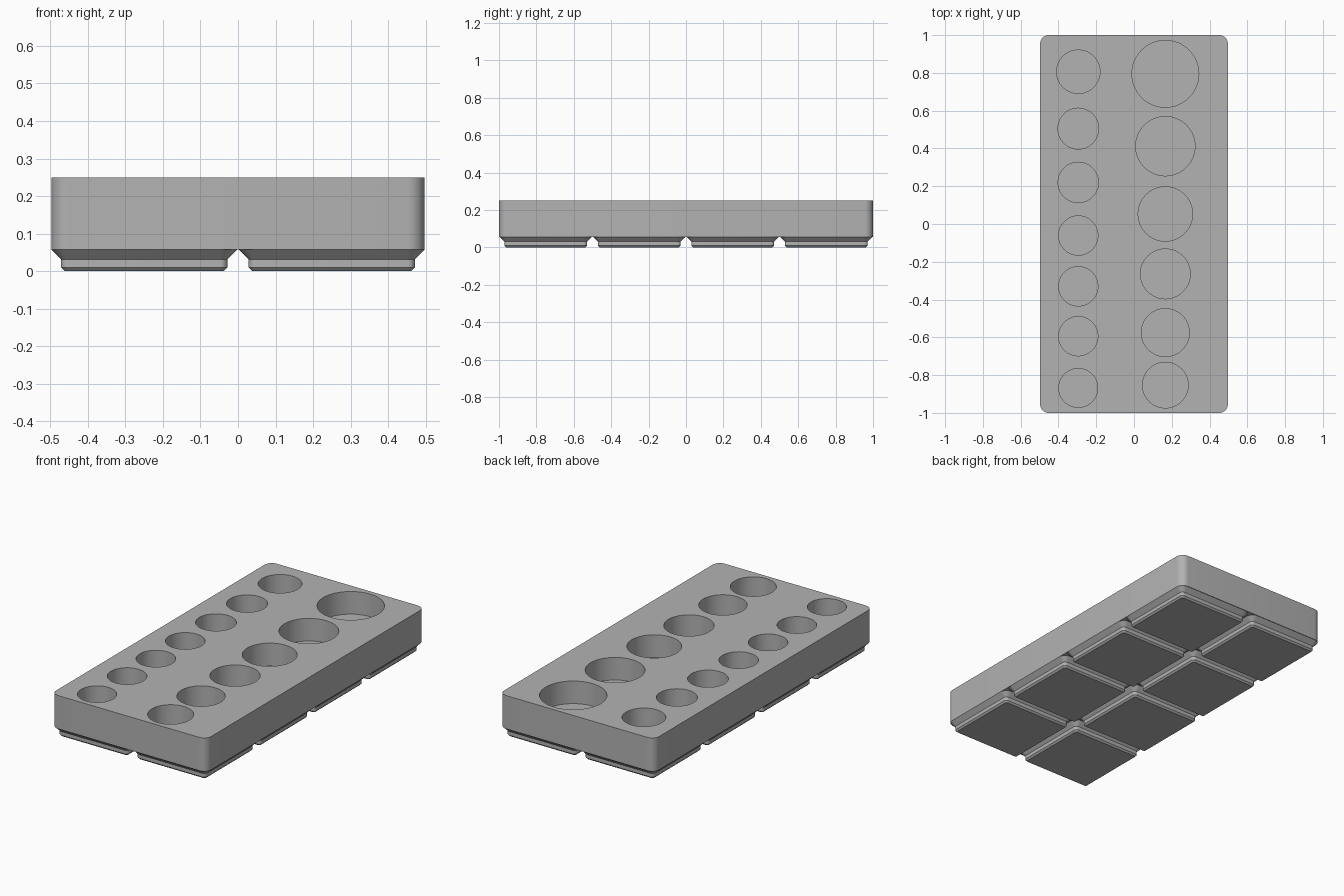
import bpy
import bmesh
from math import cos, sin, pi

if "Cube" in bpy.data.objects:
    bpy.data.objects.remove(bpy.data.objects["Cube"], do_unlink=True)

HALF_X, HALF_Y = 0.497, 1.0
BASE, TOP, FLOOR = 0.057, 0.25, 0.119
CELL = 0.5

grey = bpy.data.materials.new("plain_grey")
grey.use_nodes = True
COLOUR = (0.45, 0.45, 0.45, 1)
grey.diffuse_color = COLOUR
grey.node_tree.nodes["Principled BSDF"].inputs["Base Color"].default_value = COLOUR


def rounded_rect(hx, hy, r, steps=8):
    """Counter-clockwise outline of a rectangle with round corners."""
    points = []
    for quarter, (sx, sy) in enumerate([(1, 1), (-1, 1), (-1, -1), (1, -1)]):
        for i in range(steps + 1):
            a = (quarter + i / steps) * pi / 2
            points.append((sx * (hx - r) + r * cos(a), sy * (hy - r) + r * sin(a)))
    return points


def loft(name, layers, location=(0, 0, 0)):
    """Closed solid through a stack of (half x, half y, radius, z) outlines."""
    bm = bmesh.new()
    rings = [[bm.verts.new((x, y, z)) for x, y in rounded_rect(hx, hy, r)]
             for hx, hy, r, z in layers]
    n = len(rings[0])
    for low, high in zip(rings, rings[1:]):
        for i in range(n):
            j = (i + 1) % n
            bm.faces.new((low[i], low[j], high[j], high[i]))
    bm.faces.new(rings[0][::-1])
    bm.faces.new(rings[-1])
    mesh = bpy.data.meshes.new(name)
    bm.to_mesh(mesh)
    bm.free()
    mesh.materials.append(grey)
    obj = bpy.data.objects.new(name, mesh)
    obj.location = location
    bpy.context.collection.objects.link(obj)
    return obj


def smooth(obj):
    bpy.ops.object.select_all(action='DESELECT')
    obj.select_set(True)
    bpy.context.view_layer.objects.active = obj
    bpy.ops.object.shade_smooth_by_angle(angle=pi / 7)


# Main block
block = loft("tray_block", [(HALF_X, HALF_Y, 0.045, BASE), (HALF_X, HALF_Y, 0.045, TOP)])

# Round pockets: column x, then (y, radius) from back to front
columns = [
    (0.166, [(0.795, 0.177), (0.412, 0.157), (0.053, 0.144),
             (-0.264, 0.132), (-0.575, 0.127), (-0.853, 0.121)]),
    (-0.295, [(0.806, 0.115), (0.505, 0.108), (0.22, 0.107), (-0.061, 0.104),
              (-0.33, 0.104), (-0.594, 0.104), (-0.868, 0.103)]),
]
bm = bmesh.new()
for x, pockets in columns:
    for y, radius in pockets:
        made = bmesh.ops.create_cone(bm, cap_ends=True, segments=64, radius1=radius,
                                     radius2=radius, depth=0.2)
        bmesh.ops.translate(bm, verts=made["verts"], vec=(x, y, FLOOR + 0.1))
cutter_mesh = bpy.data.meshes.new("pocket_cutter")
bm.to_mesh(cutter_mesh)
bm.free()
cutter_mesh.materials.append(grey)
cutter = bpy.data.objects.new("pocket_cutter", cutter_mesh)
cutter.hide_render = True
bpy.context.collection.objects.link(cutter)

# Cut the pockets, then drop the helper
cut = block.modifiers.new("pockets", 'BOOLEAN')
cut.operation = 'DIFFERENCE'
cut.solver = 'EXACT'
cut.object = cutter
bpy.context.view_layer.objects.active = block
bpy.ops.object.modifier_apply(modifier=cut.name)
bpy.data.objects.remove(cutter, do_unlink=True)
smooth(block)

# Stepped feet, one per grid cell
foot_layers = [(0.212, 0.212, 0.0095, 0), (0.2215, 0.2215, 0.019, 0.0095),
               (0.2215, 0.2215, 0.019, 0.031), (0.247, 0.247, 0.0445, BASE)]
for col in range(2):
    for row in range(4):
        centre = ((col - 0.5) * CELL, (row - 1.5) * CELL, 0)
        smooth(loft(f"foot_{col + 1}_{row + 1}", foot_layers, centre))
